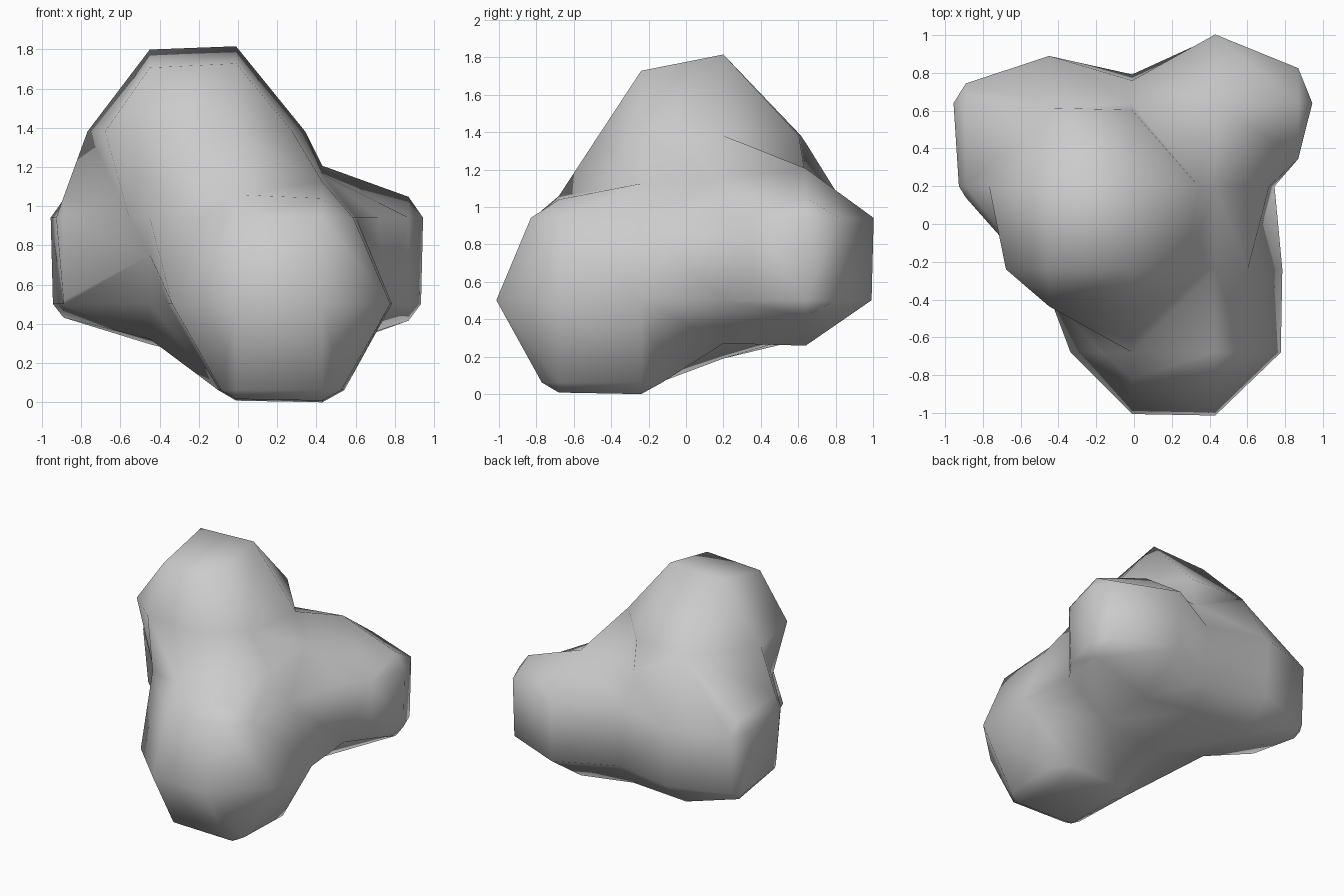
import bpy
from mathutils import Vector

if "Cube" in bpy.data.objects:
    bpy.data.objects.remove(bpy.data.objects["Cube"])

# Merging lobes around a core: centre and visible radius
LOBES = [
    ((0.22, -0.45, 0.533), 0.602),   # front, low
    ((-0.21, 0.075, 1.305), 0.57),   # top
    ((0.52, 0.585, 0.74), 0.475),    # back right
    ((-0.56, 0.47, 0.74), 0.478),    # back left
    ((0.03, 0.33, 0.64), 0.41),      # core
]
ORIGIN = Vector((0.21, -0.02, 0.73))    # origin of the coarse surface grid
GRID = 0.44
VISIBLE = 0.575                         # visible radius / influence radius

# Blend the lobes as a coarse metaball
meta = bpy.data.metaballs.new("lobe_field")
meta.resolution = GRID
meta.render_resolution = GRID
meta.threshold = 0.6
for centre, radius in LOBES:
    ball = meta.elements.new(type='BALL')
    ball.co = Vector(centre) - ORIGIN
    ball.radius = radius / VISIBLE
    ball.stiffness = 2.0
field = bpy.data.objects.new("lobe_field", meta)
bpy.context.collection.objects.link(field)
bpy.context.view_layer.update()

# Turn the blended surface into a mesh
graph = bpy.context.evaluated_depsgraph_get()
mesh = bpy.data.meshes.new_from_object(field.evaluated_get(graph))
bpy.data.objects.remove(field)
mesh.name = "blob"
blob = bpy.data.objects.new("blob", mesh)
bpy.context.collection.objects.link(blob)

# Put the blob back on the measured grid, standing on the ground
for v in mesh.vertices:
    v.co += ORIGIN
ground = min(v.co.z for v in mesh.vertices)
for v in mesh.vertices:
    v.co.z -= ground

# Smooth shading over the coarse faces
mesh.polygons.foreach_set("use_smooth", [True] * len(mesh.polygons))
mesh.update()
